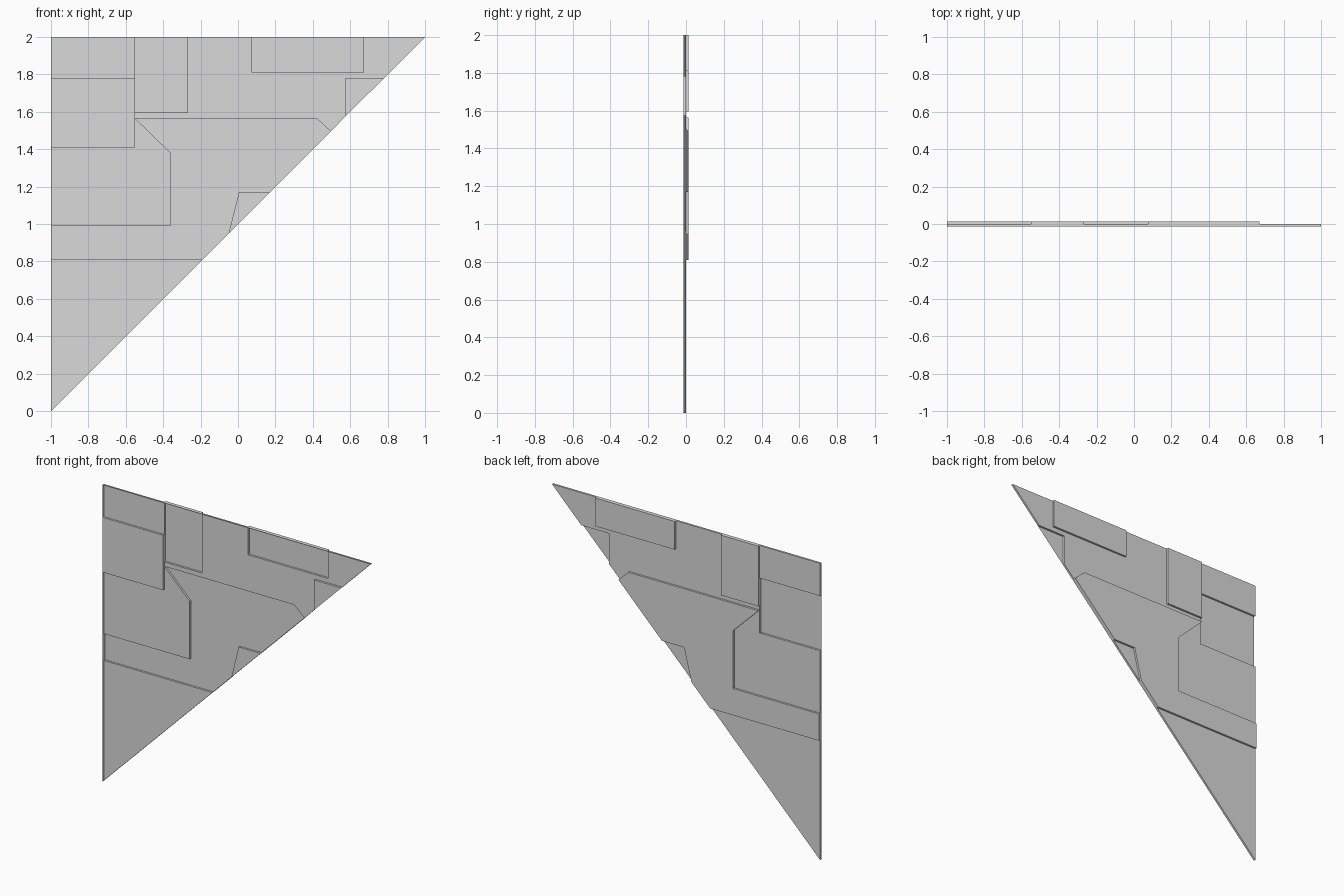
import bpy, bmesh

if "Cube" in bpy.data.objects:
    bpy.data.objects.remove(bpy.data.objects["Cube"])

STEP = 0.0135          # height of one relief level
FRONT = -STEP          # front plane of the open shell

grey = bpy.data.materials.new("light_grey")
grey.diffuse_color = (0.7, 0.7, 0.7, 1)
grey.use_nodes = True
grey.node_tree.nodes["Principled BSDF"].inputs["Base Color"].default_value = grey.diffuse_color

# Panels: name -> (relief level, anticlockwise outline in x, z)
panels = {
    "lower_corner": (1, [(-1, 0), (-.19, .81), (-1, .81)]),
    "centre_raised": (2, [(-1, .81), (-.19, .81), (-.05, .95), (.005, 1.17),
                          (.17, 1.17), (.495, 1.495), (.42, 1.565),
                          (-.55, 1.565), (-.36, 1.38), (-.36, .99), (-1, .99)]),
    "edge_notch": (1, [(-.05, .95), (.17, 1.17), (.005, 1.17)]),
    "left_block": (1, [(-1, .99), (-.36, .99), (-.36, 1.38), (-.55, 1.565),
                       (-.55, 1.41), (-1, 1.41)]),
    "left_recess": (0, [(-1, 1.41), (-.55, 1.41), (-.55, 1.78), (-1, 1.78)]),
    "top_left_block": (1, [(-1, 1.78), (-.55, 1.78), (-.55, 2), (-1, 2)]),
    "upper_plate": (1, [(-.55, 1.565), (.42, 1.565), (.495, 1.495), (.575, 1.575),
                        (.575, 1.78), (.78, 1.78), (1, 2), (.67, 2), (.67, 1.81),
                        (.075, 1.81), (.075, 2), (-.27, 2), (-.27, 1.595),
                        (-.55, 1.595)]),
    "top_raised_left": (2, [(-.55, 1.595), (-.27, 1.595), (-.27, 2), (-.55, 2),
                            (-.55, 1.78)]),
    "top_raised_right": (2, [(.075, 1.81), (.67, 1.81), (.67, 2), (.075, 2)]),
    "right_recess": (0, [(.575, 1.575), (.78, 1.78), (.575, 1.78)]),
}


def inside(x, z, pts):
    hit = False
    for (x1, z1), (x2, z2) in zip(pts, pts[1:] + pts[:1]):
        if (z1 > z) != (z2 > z) and x < x1 + (z - z1) * (x2 - x1) / (z2 - z1):
            hit = not hit
    return hit


def level_at(x, z):
    return next((lv for lv, pts in panels.values() if inside(x, z, pts)), 0)


def build(name, level, pts):
    bm = bmesh.new()
    y = FRONT + level * STEP
    top = [bm.verts.new((x, y, z)) for x, z in pts]
    # flat panel facing the back
    bm.faces.new(top[::-1])
    # walls down to whichever neighbour is lower
    n = len(pts)
    for i in range(n):
        j = (i + 1) % n
        (x1, z1), (x2, z2) = pts[i], pts[j]
        dx, dz = x2 - x1, z2 - z1
        length = (dx * dx + dz * dz) ** .5
        near = level_at((x1 + x2) / 2 + dz / length * .003,
                        (z1 + z2) / 2 - dx / length * .003)
        if near < level:
            yn = FRONT + near * STEP
            a = bm.verts.new((x1, yn, z1))
            b = bm.verts.new((x2, yn, z2))
            bm.faces.new((a, b, top[j], top[i]))
    bmesh.ops.remove_doubles(bm, verts=bm.verts, dist=1e-5)
    mesh = bpy.data.meshes.new(name)
    bm.to_mesh(mesh)
    bm.free()
    mesh.materials.append(grey)
    bpy.context.collection.objects.link(bpy.data.objects.new(name, mesh))


for name, (level, pts) in panels.items():
    build(name, level, pts)
